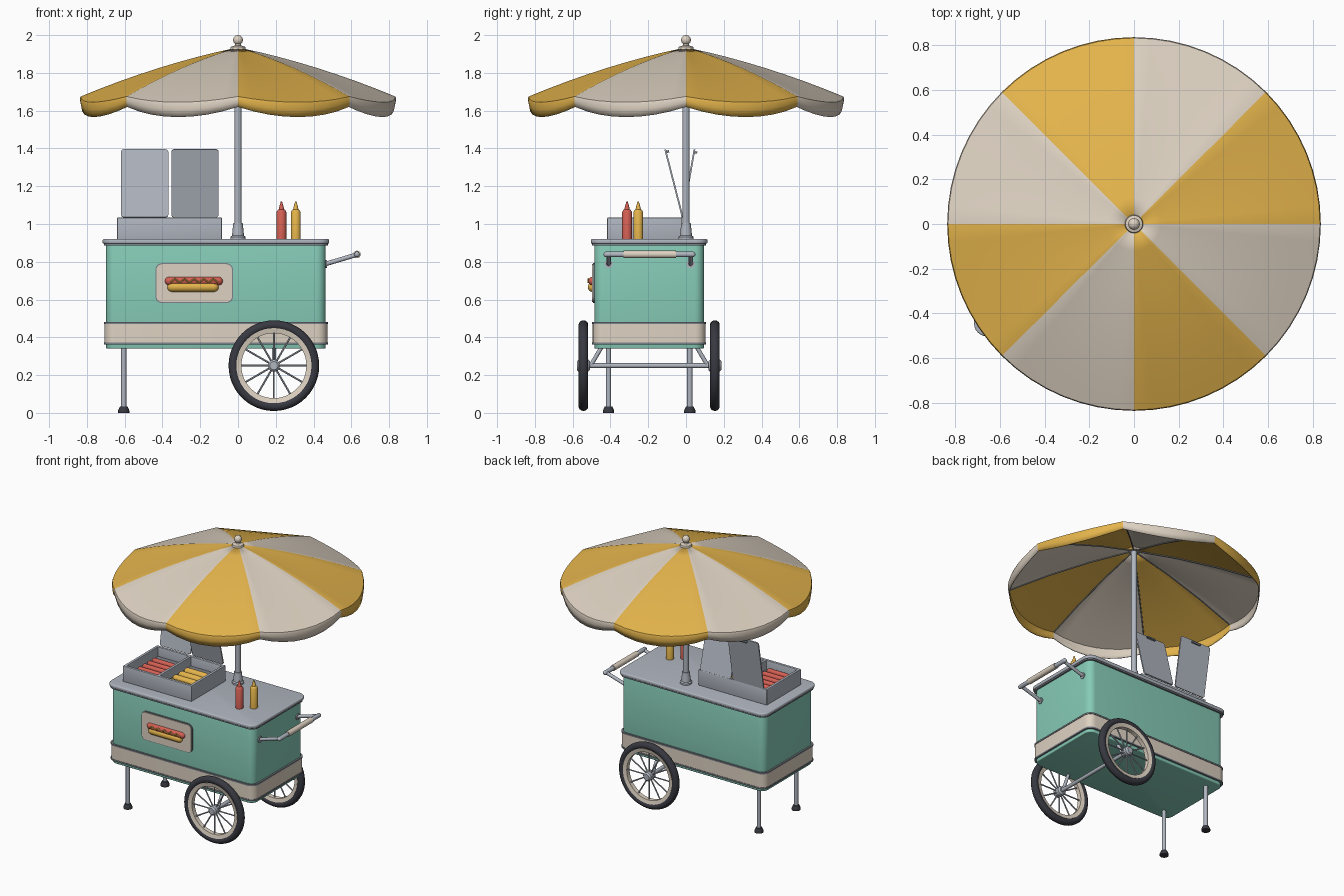
import bpy, bmesh, math
from mathutils import Vector, Matrix

cube = bpy.data.objects.get("Cube")
if cube:
    bpy.data.objects.remove(cube, do_unlink=True)

made = []
CX, CY = -0.117, -0.195          # middle of the cart body
WHEEL_X, WHEEL_Z = 0.19, 0.25


def material(name, r, g, b):
    lin = [((c / 255 + 0.055) / 1.055) ** 2.4 for c in (r, g, b)]
    m = bpy.data.materials.new(name)
    m.use_nodes = True
    m.diffuse_color = (*lin, 1)
    m.node_tree.nodes["Principled BSDF"].inputs["Base Color"].default_value = (*lin, 1)
    return m


MINT = material("mint paint", 134, 203, 183)
CREAM = material("cream", 222, 210, 194)
MUSTARD = material("mustard yellow", 228, 180, 76)
STEEL = material("steel", 176, 182, 192)
TRIM = material("dark steel", 125, 130, 138)
RUBBER = material("black rubber", 56, 57, 65)
RED = material("sausage red", 212, 96, 84)


def finish(name, bm, *mats):
    mesh = bpy.data.meshes.new(name)
    bm.to_mesh(mesh)
    bm.free()
    for m in mats:
        mesh.materials.append(m)
    ob = bpy.data.objects.new(name, mesh)
    bpy.context.collection.objects.link(ob)
    made.append(ob)
    return ob


def box(name, center, size, mat, round_axis=None, radius=0.0, soft=0.0, tilt=0.0):
    """Box with rounded corners along one axis, soft rims and a tilt about x."""
    bm = bmesh.new()
    bmesh.ops.create_cube(bm, size=1)
    bmesh.ops.scale(bm, vec=size, verts=bm.verts)
    if round_axis is not None:
        along = [e for e in bm.edges
                 if abs((e.verts[0].co - e.verts[1].co).normalized()[round_axis]) > 0.9]
        bmesh.ops.bevel(bm, geom=along, offset=radius, segments=6, profile=0.5, affect='EDGES')
    if soft:
        rims = [e for e in bm.edges if e.calc_face_angle(0) > 1]
        bmesh.ops.bevel(bm, geom=rims, offset=soft, segments=3, profile=0.5, affect='EDGES')
    bm.transform(Matrix.Translation(center) @ Matrix.Rotation(tilt, 4, 'X'))
    return finish(name, bm, mat)


def lathe(name, profile, mat, origin=(0, 0, 0), axis=(0, 0, 1), steps=24, closed=False):
    """Spin (radius, height) points about an axis through the origin."""
    bm = bmesh.new()
    pts = list(profile) + ([profile[0]] if closed else [])
    verts = [bm.verts.new((r, 0, h)) for r, h in pts]
    edges = [bm.edges.new(pair) for pair in zip(verts, verts[1:])]
    bmesh.ops.spin(bm, geom=verts + edges, cent=(0, 0, 0), axis=(0, 0, 1),
                   angle=math.tau, steps=steps, use_duplicate=False)
    bmesh.ops.remove_doubles(bm, verts=bm.verts, dist=0.0001)
    bmesh.ops.recalc_face_normals(bm, faces=bm.faces)
    turn = Vector((0, 0, 1)).rotation_difference(Vector(axis)).to_matrix().to_4x4()
    bm.transform(Matrix.Translation(origin) @ turn)
    return finish(name, bm, mat)


def rod(name, a, b, radius, mat, steps=12):
    a, d = Vector(a), Vector(b) - Vector(a)
    n = d.length
    return lathe(name, [(0, 0), (radius, 0), (radius, n), (0, n)], mat, a, d.normalized(), steps)


def capsule(name, a, b, radius, mat):
    a, d = Vector(a), Vector(b) - Vector(a)
    arc = [(radius * math.sin(t * math.pi / 10), radius * (1 - math.cos(t * math.pi / 10)))
           for t in range(6)]
    profile = arc + [(r, d.length - h) for r, h in reversed(arc)]
    return lathe(name, profile, mat, a, d.normalized(), 14)


# Cart body, stripe, trims and counter
box("cart_body", (CX, CY, 0.62), (1.162, 0.58, 0.56), MINT, 2, 0.05, 0.006)
box("body_stripe", (CX, CY, 0.42), (1.18, 0.598, 0.1), CREAM, 2, 0.055)
for part, z in (("upper_trim", 0.476), ("lower_trim", 0.367)):
    box(part, (CX, CY, z), (1.186, 0.604, 0.011), TRIM, 2, 0.056)
box("counter_edge", (CX, CY, 0.894), (1.186, 0.604, 0.016), TRIM, 2, 0.055)
box("counter_top", (CX, CY, 0.908), (1.2, 0.618, 0.024), STEEL, 2, 0.06, 0.007)

# Sign with a raised hot dog
box("sign_border", (-0.232, -0.486, 0.687), (0.412, 0.012, 0.212), TRIM, 1, 0.036)
box("sign_plate", (-0.232, -0.489, 0.687), (0.4, 0.016, 0.2), CREAM, 1, 0.03)
capsule("sign_bun_front", (-0.375, -0.494, 0.666), (-0.102, -0.494, 0.666), 0.026, MUSTARD)
capsule("sign_sausage", (-0.387, -0.494, 0.698), (-0.08, -0.494, 0.698), 0.023, RED)
zig = [(-0.36 + i * 0.0255, -0.518, 0.698 + (0.012 if i % 2 else -0.008)) for i in range(11)]
for a, b in zip(zig, zig[1:]):
    rod("sign_mustard_line", a, b, 0.004, MUSTARD, 6)

# Legs
for side, y in (("front", -0.41), ("back", 0.02)):
    rod(side + "_leg", (-0.605, y, 0.02), (-0.605, y, 0.35), 0.014, STEEL)
    lathe(side + "_leg_foot", [(0, 0), (0.03, 0), (0.03, 0.012), (0.02, 0.034), (0, 0.036)],
          RUBBER, (-0.605, y, 0))

# Wheels, axle and struts
tire = [(0.215 + 0.025 * math.cos(t), 0.026 * math.sin(t))
        for t in (i * math.tau / 14 for i in range(14))]
rim = [(0.172, -0.016), (0.199, -0.022), (0.199, 0.022), (0.172, 0.016)]
rod("axle", (WHEEL_X, -0.56, WHEEL_Z), (WHEEL_X, 0.17, WHEEL_Z), 0.013, STEEL)
for side, s in (("front", -1), ("back", 1)):
    c = Vector((WHEEL_X, CY + s * 0.348, WHEEL_Z))
    lathe(side + "_tire", tire, RUBBER, c, (0, 1, 0), 48, True)
    lathe(side + "_rim", rim, CREAM, c, (0, 1, 0), 48, True)
    lathe(side + "_hub", [(0, -0.035), (0.022, -0.035), (0.032, -0.025), (0.032, 0.025),
                          (0.022, 0.035), (0, 0.035)], STEEL, c, (0, 1, 0))
    for i in range(12):
        t = i * math.tau / 12
        out = Vector((math.sin(t), 0, math.cos(t)))
        rod(side + "_spoke", c + out * 0.025, c + out * 0.178, 0.005, STEEL, 6)
    rod(side + "_strut", (WHEEL_X, CY + s * 0.31, WHEEL_Z),
        (WHEEL_X, CY + s * 0.245, 0.36), 0.011, STEEL)

# Push handle
for y in (-0.41, 0.025):
    rod("handle_arm", (0.455, y, 0.786), (0.63, y, 0.838), 0.012, STEEL)
    lathe("handle_mount", [(0, 0), (0.022, 0), (0.022, 0.01), (0, 0.01)], STEEL,
          (0.46, y, 0.788), (1, 0, 0))
capsule("handle_bar", (0.63, -0.437, 0.839), (0.63, 0.05, 0.839), 0.015, STEEL)
rod("handle_grip", (0.63, -0.33, 0.839), (0.63, -0.053, 0.839), 0.02, CREAM, 16)

# Food tray: four walls, divider, floor
X0, X1, Y0, Y1 = -0.64, -0.085, -0.417, -0.02
mid_x, mid_y = (X0 + X1) / 2, (Y0 + Y1) / 2
box("tray_floor", (mid_x, mid_y, 0.94), (X1 - X0 - 0.01, Y1 - Y0 - 0.01, 0.05), TRIM)
for y in (Y0 + 0.01, Y1 - 0.01):
    box("tray_long_wall", (mid_x, y, 0.976), (X1 - X0, 0.02, 0.116), STEEL, soft=0.004)
for x in (X0 + 0.01, mid_x, X1 - 0.01):
    box("tray_cross_wall", (x, mid_y, 0.976), (0.02, Y1 - Y0 - 0.01, 0.116), STEEL, soft=0.004)

# Sausages and buns in the tray
for i in range(5):
    y = -0.36 + i * 0.055
    capsule("tray_sausage", (-0.595, y, 0.984), (-0.405, y, 0.984), 0.017, RED)
for i in range(4):
    y = -0.35 + i * 0.066
    capsule("tray_bun", (-0.325, y, 0.984), (-0.135, y, 0.984), 0.024, MUSTARD)

# Two raised lids, hinged at the back wall
for side, x, top_y in (("right", -0.494, 0.045), ("left", -0.228, -0.11)):
    foot, top = Vector((x, -0.018, 1.036)), Vector((x, top_y, 1.395))
    slope = top - foot
    tilt = -math.atan2(slope.y, slope.z)
    box(side + "_lid", (foot + top) / 2, (0.25, 0.009, slope.length), STEEL, 1, 0.014, tilt=tilt)
    grip = foot + slope * 0.96 + Matrix.Rotation(tilt, 3, 'X') @ Vector((0, 0.01, 0))
    box(side + "_lid_handle", grip, (0.07, 0.014, 0.012), TRIM, tilt=tilt)

# Sauce bottles
for name, x, y, mat in (("ketchup", 0.23, -0.312, RED), ("yellow_sauce", 0.306, -0.253, MUSTARD)):
    lathe(name + "_bottle", [(0, 0), (0.026, 0), (0.026, 0.145), (0.02, 0.156), (0.014, 0.16),
                             (0.012, 0.17), (0.004, 0.2), (0, 0.2)], mat, (x, y, 0.918))

# Umbrella pole, socket and finial
rod("umbrella_pole", (0, 0, 0.92), (0, 0, 1.93), 0.019, STEEL, 20)
lathe("pole_socket", [(0, 0.918), (0.04, 0.918), (0.04, 0.932), (0.032, 0.938),
                      (0.025, 1.005), (0, 1.005)], STEEL)
lathe("finial_base", [(0, 1.92), (0.042, 1.92), (0.038, 1.938), (0.016, 1.945),
                      (0.014, 1.96), (0, 1.96)], CREAM)
ball = [(0.026 * math.sin(i * math.pi / 12), 1.974 - 0.026 * math.cos(i * math.pi / 12))
        for i in range(13)]
lathe("finial_ball", ball, CREAM)

# Umbrella canopy: eight sagging panels with a scalloped hanging edge
R, PANELS, SEG, RINGS = 0.833, 8, 8, 8


def ridge(s):
    return 1.935 - 0.26 * (s + 0.5 * s * s) / 1.5


bm = bmesh.new()
columns = []
for k in range(PANELS * SEG):
    t = k / SEG % 1
    sag = 4 * t * (1 - t)
    rows = [(R * s, ridge(s) - 0.03 * sag * s) for s in (0.02 + 0.98 * j / RINGS
                                                        for j in range(RINGS + 1))]
    rim_z = rows[-1][1]
    drop = 0.055 + 0.024 * sag
    rows += [(R + 0.004, rim_z - 0.012), (R + 0.002, rim_z - drop / 2), (R - 0.004, rim_z - drop)]
    a = math.tau * k / (PANELS * SEG)
    columns.append([bm.verts.new((r * math.cos(a), r * math.sin(a), z)) for r, z in rows])
for k, col in enumerate(columns):
    nxt = columns[(k + 1) % len(columns)]
    for j in range(len(col) - 1):
        face = bm.faces.new((col[j], col[j + 1], nxt[j + 1], nxt[j]))
        face.material_index = k // SEG % 2
canopy = finish("umbrella_canopy", bm, MUSTARD, CREAM)
shell = canopy.modifiers.new("thickness", 'SOLIDIFY')
shell.thickness = 0.005
shell.offset = -1

# Ribs under the seams
for i in range(PANELS):
    a = math.tau * i / PANELS
    path = [Vector((R * s * math.cos(a), R * s * math.sin(a), ridge(s) - 0.009))
            for s in (0.03, 0.35, 0.68, 0.99)]
    for p, q in zip(path, path[1:]):
        rod("umbrella_rib", p, q, 0.004, TRIM, 6)

# Smooth shading with sharp edges kept
bpy.ops.object.select_all(action='DESELECT')
for ob in made:
    ob.select_set(True)
bpy.context.view_layer.objects.active = canopy
bpy.ops.object.shade_smooth_by_angle(angle=math.radians(35))
